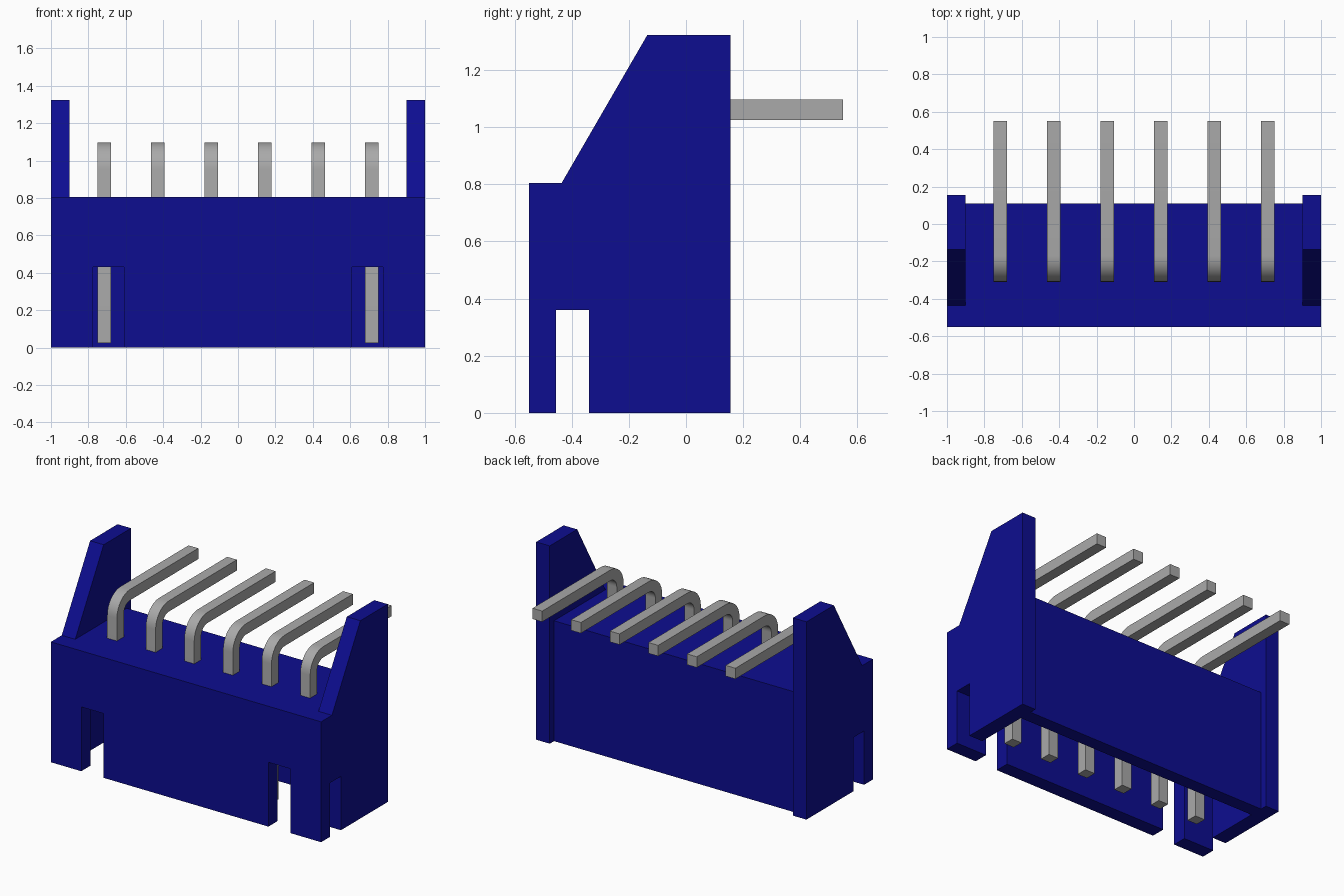
import bpy, bmesh, math
from mathutils import Vector

cube = bpy.data.objects.get("Cube")
if cube:
    bpy.data.objects.remove(cube, do_unlink=True)


def material(name, rgb, rough):
    m = bpy.data.materials.new(name)
    m.use_nodes = True
    m.diffuse_color = (*rgb, 1)
    bsdf = m.node_tree.nodes["Principled BSDF"]
    bsdf.inputs["Base Color"].default_value = (*rgb, 1)
    bsdf.inputs["Roughness"].default_value = rough
    return m


BLUE = material("blue plastic", (0.004, 0.004, 0.28), 0.6)
GREY = material("grey metal", (0.40, 0.40, 0.40), 0.5)


def extrude_profile(name, pts, axis, lo, hi, mat):
    """Prism from a closed profile: (y, z) along axis 'X' or (x, z) along axis 'Y'."""
    place = (lambda p, d: (d, p[0], p[1])) if axis == "X" else (lambda p, d: (p[0], d, p[1]))
    bm = bmesh.new()
    face = bm.faces.new([bm.verts.new(place(p, lo)) for p in pts])
    ext = bmesh.ops.extrude_face_region(bm, geom=[face])
    moved = [g for g in ext["geom"] if isinstance(g, bmesh.types.BMVert)]
    bmesh.ops.translate(bm, verts=moved, vec=Vector(place((0, 0), hi - lo)))
    bmesh.ops.recalc_face_normals(bm, faces=bm.faces)
    mesh = bpy.data.meshes.new(name)
    bm.to_mesh(mesh)
    bm.free()
    mesh.materials.append(mat)
    ob = bpy.data.objects.new(name, mesh)
    bpy.context.collection.objects.link(ob)
    return ob


FRONT, BACK, DECK = -0.55, 0.11, 0.805
INNER_FRONT, INNER_BACK, CEILING = -0.455, 0.02, 0.58

# Side walls with a sloped upright arm and a slot at the bottom
side = [(FRONT, 0), (INNER_FRONT, 0), (INNER_FRONT, 0.36), (-0.34, 0.36), (-0.34, 0),
        (0.155, 0), (0.155, 1.323), (-0.135, 1.323), (-0.435, DECK), (FRONT, DECK)]
extrude_profile("right_side_wall", side, "X", -1, -0.9, BLUE)
extrude_profile("left_side_wall", side, "X", 0.9, 1, BLUE)

# Front wall with two key slots
half = [(0.61, 0), (0.61, 0.43), (0.775, 0.43), (0.775, 0), (0.9, 0), (0.9, DECK)]
front = half + [(-x, z) for x, z in reversed(half)]
extrude_profile("front_wall", front, "Y", FRONT, INNER_FRONT, BLUE)

# Deck and back wall share one L-shaped section
deck = [(INNER_FRONT, CEILING), (INNER_BACK, CEILING), (INNER_BACK, 0),
        (BACK, 0), (BACK, DECK), (INNER_FRONT, DECK)]
extrude_profile("deck_and_back_wall", deck, "X", -0.9, 0.9, BLUE)

# Bent square pins
T, Y0, TOP, TIP, R = 0.072, -0.31, 1.097, 0.55, 0.14
cy, cz, STEPS = Y0 + R, TOP - R, 8


def arc(r):
    angles = [math.pi - math.pi / 2 * i / STEPS for i in range(STEPS + 1)]
    return [(cy + r * math.cos(a), cz + r * math.sin(a)) for a in angles]


pin = ([(Y0, 0.025)] + arc(R) + [(TIP, TOP), (TIP, TOP - T)]
       + arc(R - T)[::-1] + [(Y0 + T, 0.025)])
for i in range(6):
    x = (i - 2.5) * 0.286
    ob = extrude_profile(f"pin_{i + 1}", pin, "X", x - T / 2, x + T / 2, GREY)
    bpy.ops.object.select_all(action="DESELECT")
    ob.select_set(True)
    bpy.context.view_layer.objects.active = ob
    bpy.ops.object.shade_smooth_by_angle(angle=math.radians(30))
